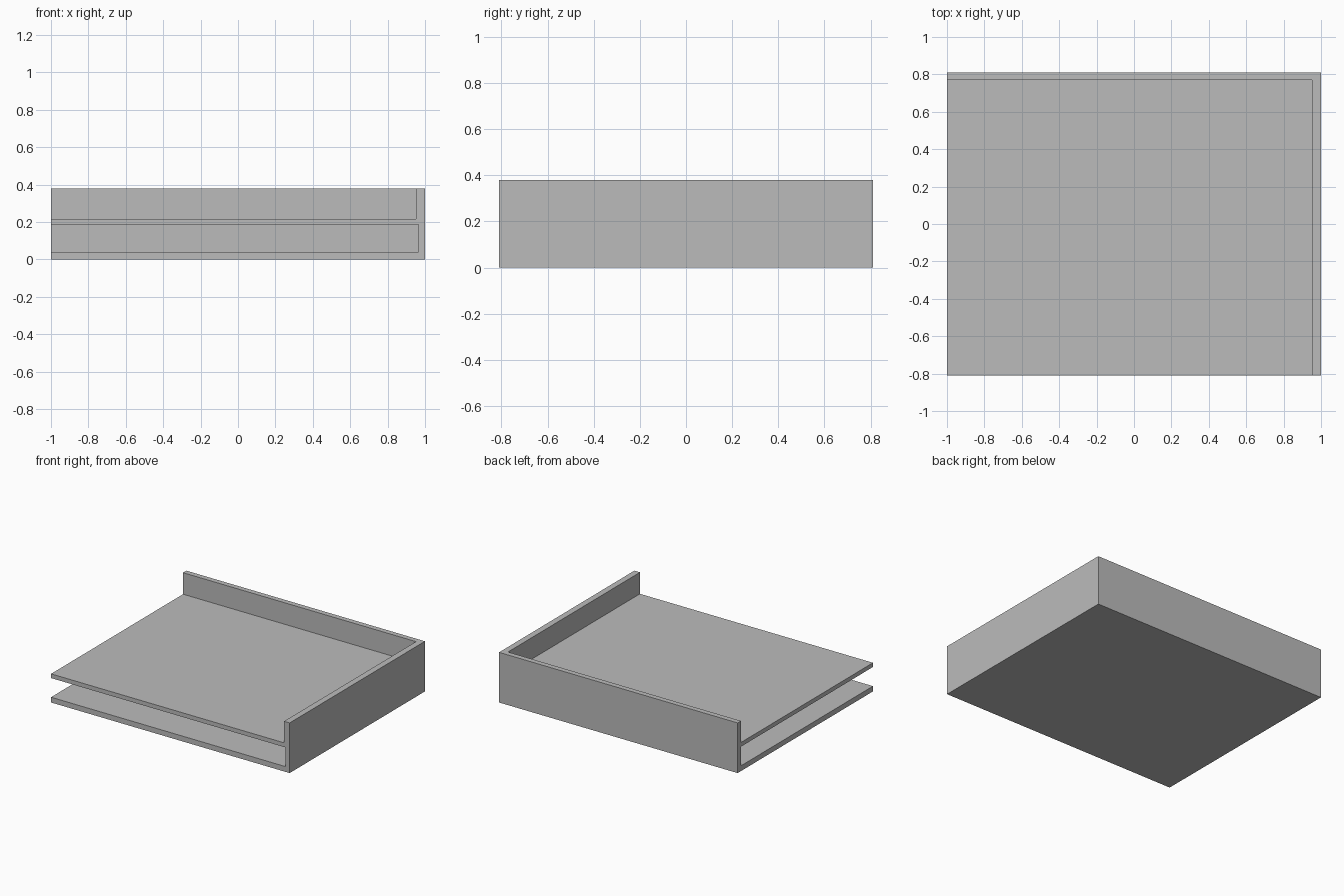
import bpy
import bmesh
from mathutils import Matrix, Vector

default = bpy.data.objects.get("Cube")
if default:
    bpy.data.objects.remove(default, do_unlink=True)

grey = bpy.data.materials.new("plain_grey")
grey.use_nodes = True
grey.diffuse_color = (0.5, 0.5, 0.5, 1)
grey.node_tree.nodes["Principled BSDF"].inputs["Base Color"].default_value = (0.5, 0.5, 0.5, 1)


def box(name, low, high):
    """Box between two opposite corners."""
    low, high = Vector(low), Vector(high)
    bm = bmesh.new()
    matrix = Matrix.Translation((low + high) / 2) @ Matrix.Diagonal((*(high - low), 1))
    bmesh.ops.create_cube(bm, size=1, matrix=matrix)
    mesh = bpy.data.meshes.new(name)
    bm.to_mesh(mesh)
    bm.free()
    mesh.materials.append(grey)
    obj = bpy.data.objects.new(name, mesh)
    bpy.context.collection.objects.link(obj)
    return obj


HALF_X, HALF_Y, HEIGHT = 1.0, 0.81, 0.38
BASE_TOP, SHELF_BOTTOM, SHELF_TOP = 0.04, 0.185, 0.217

# Solid block that becomes base, middle shelf, left wall and back wall
tray = box("two_level_tray", (-HALF_X, -HALF_Y, 0), (HALF_X, HALF_Y, HEIGHT))

# Slots open to the front and right; the upper one is also open above
slots = [
    ("lower_slot", BASE_TOP, SHELF_BOTTOM, 0.036),
    ("upper_slot", SHELF_TOP, HEIGHT + 0.1, 0.047),
]
for name, bottom, top, side_wall in slots:
    cutter = box(name, (-HALF_X - 0.1, -HALF_Y - 0.1, bottom),
                 (HALF_X - side_wall, HALF_Y - 0.04, top))
    cutter.hide_render = True
    cut = tray.modifiers.new(name, "BOOLEAN")
    cut.operation = "DIFFERENCE"
    cut.solver = "EXACT"
    cut.object = cutter
    bpy.context.view_layer.objects.active = tray
    bpy.ops.object.modifier_apply(modifier=name)
    bpy.data.objects.remove(cutter, do_unlink=True)
